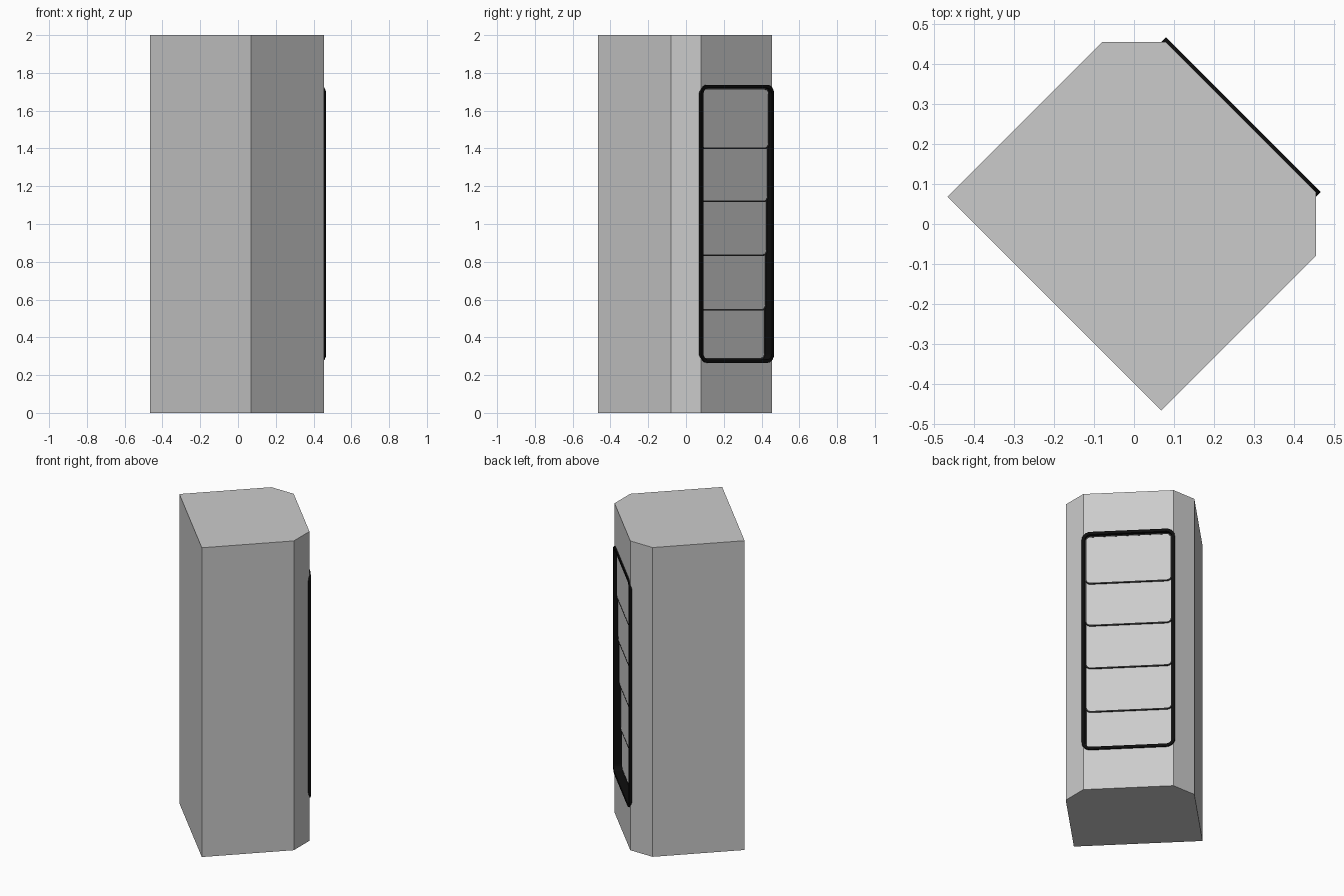
import bpy, bmesh, math
from mathutils import Matrix, Vector

if "Cube" in bpy.data.objects:
    bpy.data.objects.remove(bpy.data.objects["Cube"])

# Door plane: columns are sideways, up and outward (the +x +y face)
s = math.sqrt(0.5)
DOOR = Matrix(((-s, 0, s, 0), (s, 0, s, 0), (0, 1, 0, 0), (0, 0, 0, 1)))


def material(name, v):
    m = bpy.data.materials.new(name)
    m.diffuse_color = (v, v, v, 1)
    m.use_nodes = True
    m.node_tree.nodes["Principled BSDF"].inputs["Base Color"].default_value = m.diffuse_color
    return m


def finish(name, bm, mat=None):
    bmesh.ops.recalc_face_normals(bm, faces=bm.faces)
    me = bpy.data.meshes.new(name)
    bm.to_mesh(me)
    bm.free()
    ob = bpy.data.objects.new(name, me)
    bpy.context.collection.objects.link(ob)
    if mat:
        me.materials.append(mat)
    return ob


def rounded(hw, z0, z1, r, n=5):
    pts = []
    for i, (cx, cz) in enumerate(((hw - r, z1 - r), (r - hw, z1 - r),
                                  (r - hw, z0 + r), (hw - r, z0 + r))):
        for k in range(n + 1):
            a = math.pi / 2 * (i + k / n)
            pts.append((cx + r * math.cos(a), cz + r * math.sin(a)))
    return pts


def ring_verts(bm, pts, d):
    return [bm.verts.new(DOOR @ Vector((u, z, d))) for u, z in pts]


def bridge(bm, a, b):
    for i in range(len(a)):
        j = (i + 1) % len(a)
        bm.faces.new((a[i], a[j], b[j], b[i]))


def slab(name, hw, z0, z1, r, back, front, mat=None):
    bm = bmesh.new()
    pts = rounded(hw, z0, z1, r)
    a, b = ring_verts(bm, pts, back), ring_verts(bm, pts, front)
    bridge(bm, a, b)
    bm.faces.new(a)
    bm.faces.new(b)
    return finish(name, bm, mat)


def frame(name, hw, z0, z1, r, w, back, front, mat):
    bm = bmesh.new()
    out = rounded(hw, z0, z1, r)
    inn = rounded(hw - w, z0 + w, z1 - w, r - w)
    loops = [ring_verts(bm, p, d) for p, d in
             ((out, back), (out, front), (inn, front), (inn, back))]
    for i in range(4):
        bridge(bm, loops[i], loops[(i + 1) % 4])
    return finish(name, bm, mat)


black = material("black_trim", 0.004)
dark = material("dark_trim", 0.03)

# Six-sided column
outline = [(-.467, .068), (-.08, .455), (.08, .455),
           (.455, .08), (.455, -.08), (.068, -.467)]
bm = bmesh.new()
base = bm.faces.new([bm.verts.new((x, y, 0)) for x, y in outline])
ext = bmesh.ops.extrude_face_region(bm, geom=[base], use_keep_orig=True)
bmesh.ops.translate(bm, vec=(0, 0, 2),
                    verts=[g for g in ext["geom"] if isinstance(g, bmesh.types.BMVert)])
body = finish("column_body", bm)

# Recess behind the door
FRONT = 0.387
cutter = slab("recess_cutter", .263, .274, 1.729, .04, FRONT - .065, FRONT + .05)
cutter.hide_render = True
cutter.hide_set(True)
mod = body.modifiers.new("recess", 'BOOLEAN')
mod.object = cutter
mod.operation = 'DIFFERENCE'
mod.solver = 'EXACT'

# Door frame
frame("door_frame", .2737, .265, 1.737, .05, .018, FRONT - .068, FRONT, black)

# Stepped panels, each lower one set further back
lines = [1.719, 1.40, 1.12, .835, .545, .283]
for i in range(5):
    top = lines[i] + (.06 if i else 0)
    front = FRONT - .019 - .0075 * i
    low = lines[i + 1] - (.004 if i < 4 else 0)
    slab(f"panel_{i + 1}", .254, low + .003, top - .003, .029, front - .006, front - .001)
    frame(f"panel_trim_{i + 1}", .256, low, top, .032, .008, front - .007, front, dark)
